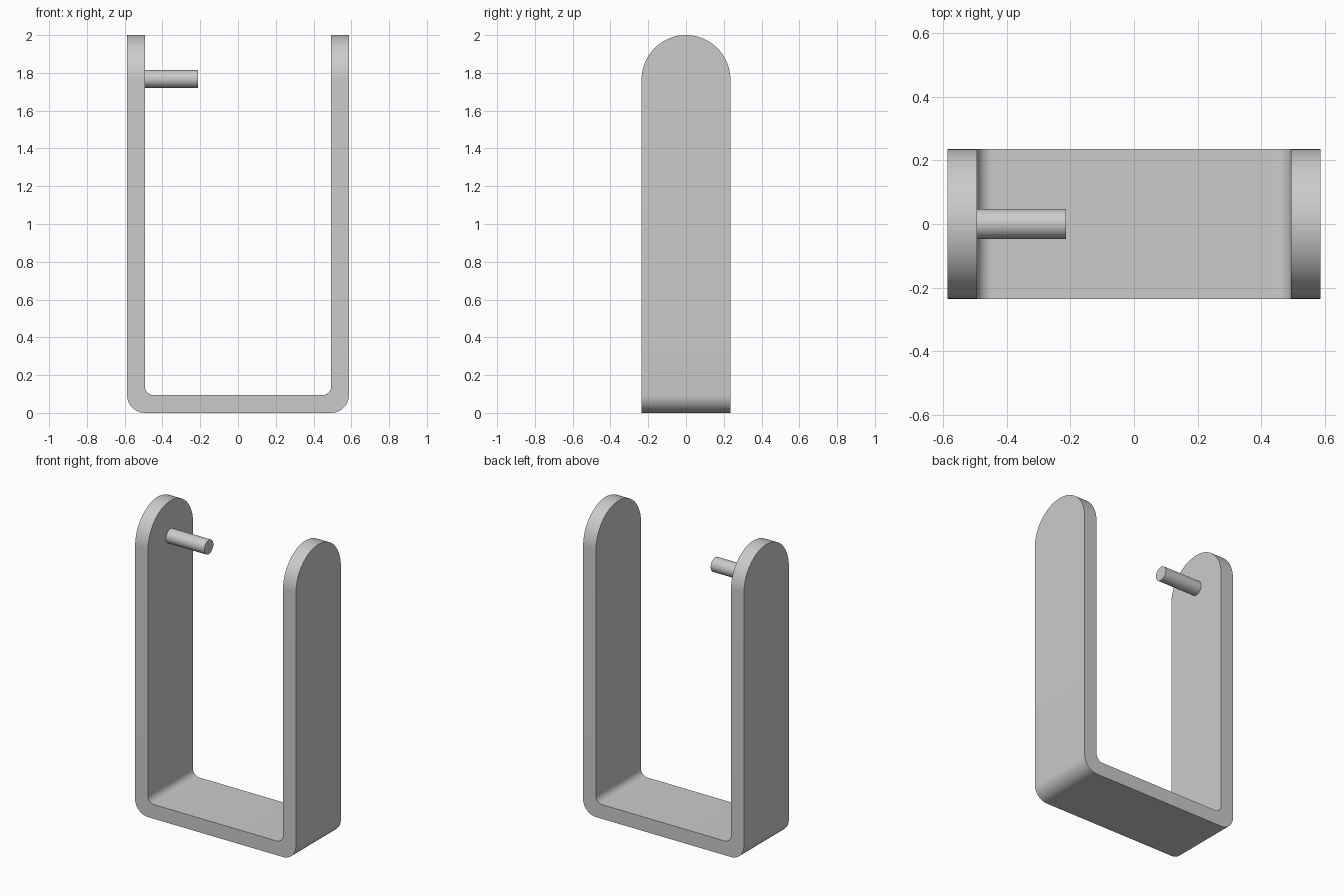
import bpy, bmesh
from math import radians, cos, sin
from mathutils import Matrix, Vector

if "Cube" in bpy.data.objects:
    bpy.data.objects.remove(bpy.data.objects["Cube"], do_unlink=True)

HALF_W, HALF_D, THICK, HEIGHT = 0.587, 0.235, 0.094, 2.0
OUTER_R, INNER_R = 0.094, 0.047
PIN_R, PIN_END = 0.047, -0.213

grey = bpy.data.materials.new("plain grey")
grey.use_nodes = True
grey.diffuse_color = (0.6, 0.6, 0.6, 1)
grey.node_tree.nodes["Principled BSDF"].inputs["Base Color"].default_value = (0.6, 0.6, 0.6, 1)


def arc(cx, cz, r, start, end, steps):
    angles = [radians(start + (end - start) * i / steps) for i in range(steps + 1)]
    return [(cx + r * cos(a), cz + r * sin(a)) for a in angles]


def finish(name, bm):
    bmesh.ops.recalc_face_normals(bm, faces=bm.faces)
    mesh = bpy.data.meshes.new(name)
    bm.to_mesh(mesh)
    bm.free()
    mesh.materials.append(grey)
    obj = bpy.data.objects.new(name, mesh)
    bpy.context.collection.objects.link(obj)
    return obj


def prism(name, profile, to_3d, offset):
    """Extrude a closed 2D profile along an offset."""
    bm = bmesh.new()
    face = bm.faces.new([bm.verts.new(to_3d(u, v)) for u, v in profile])
    new = bmesh.ops.extrude_face_region(bm, geom=[face])["geom"]
    moved = [g for g in new if isinstance(g, bmesh.types.BMVert)]
    bmesh.ops.translate(bm, verts=moved, vec=Vector(offset))
    return finish(name, bm)


def select(obj):
    bpy.ops.object.select_all(action="DESELECT")
    obj.select_set(True)
    bpy.context.view_layer.objects.active = obj


# Bracket: U-shaped strip with rounded bends, left oversize for trimming
inner_w = HALF_W - THICK
oc, ic = HALF_W - OUTER_R, inner_w - INNER_R
over = HEIGHT + 0.1
u_profile = ([(-HALF_W, over)]
             + arc(-oc, OUTER_R, OUTER_R, 180, 270, 12)
             + arc(oc, OUTER_R, OUTER_R, 270, 360, 12)
             + [(HALF_W, over), (inner_w, over)]
             + arc(ic, THICK + INNER_R, INNER_R, 360, 270, 12)
             + arc(-ic, THICK + INNER_R, INNER_R, 270, 180, 12)
             + [(-inner_w, over)])
bracket = prism("u_bracket", u_profile, lambda x, z: (x, -0.4, z), (0, 0.8, 0))

# Arch-shaped trimmer that rounds the arm tops
arch = ([(-HALF_D, -0.2), (HALF_D, -0.2)]
        + arc(0, HEIGHT - HALF_D, HALF_D, 0, 180, 48))
cutter = prism("arch_trimmer", arch, lambda y, z: (-1, y, z), (2, 0, 0))
cutter.hide_render = True
trim = bracket.modifiers.new("round_tops", "BOOLEAN")
trim.operation, trim.solver, trim.object = "INTERSECT", "EXACT", cutter
select(bracket)
bpy.ops.object.modifier_apply(modifier=trim.name)
bpy.data.objects.remove(cutter, do_unlink=True)

# Pin on the inner face of the right arm
start = -inner_w - 0.005
bm = bmesh.new()
place = (Matrix.Translation(((start + PIN_END) / 2, 0, HEIGHT - HALF_D + 0.003))
         @ Matrix.Rotation(radians(90), 4, "Y"))
bmesh.ops.create_cone(bm, cap_ends=True, segments=48, radius1=PIN_R, radius2=PIN_R,
                      depth=PIN_END - start, matrix=place)
pin = finish("pin", bm)

for obj in (bracket, pin):
    select(obj)
    bpy.ops.object.shade_smooth_by_angle(angle=radians(30))
